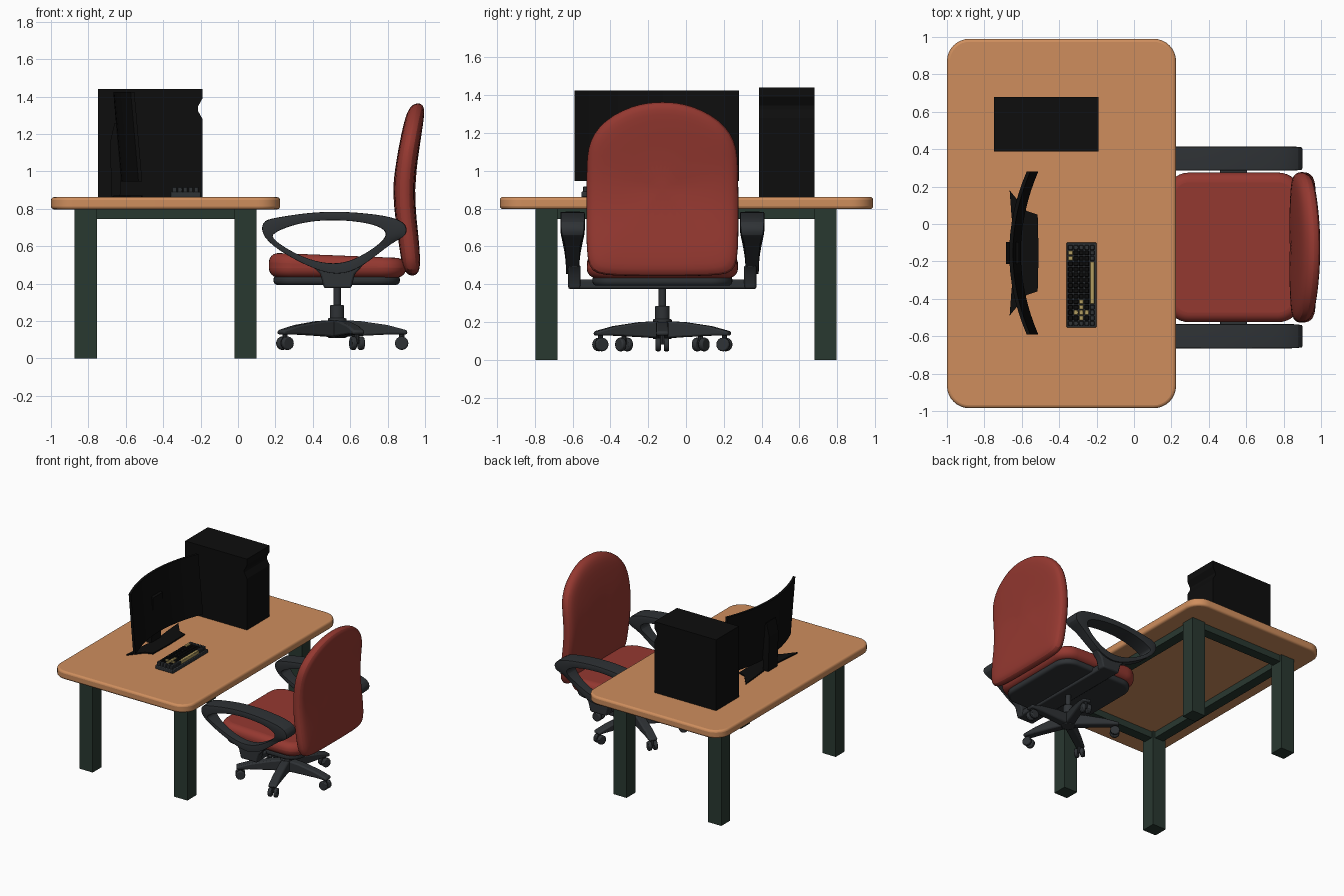
import bpy, bmesh, math
from mathutils import Matrix, Vector

if "Cube" in bpy.data.objects:
    bpy.data.objects.remove(bpy.data.objects["Cube"])


def mat(name, r, g, b):
    m = bpy.data.materials.new(name)
    m.diffuse_color = (r, g, b, 1)
    m.use_nodes = True
    m.node_tree.nodes["Principled BSDF"].inputs["Base Color"].default_value = m.diffuse_color
    return m


WOOD = mat("wood", 0.62, 0.27, 0.11)
GREEN = mat("green_paint", 0.022, 0.04, 0.03)
RED = mat("red_fabric", 0.3, 0.04, 0.03)
GREY = mat("dark_plastic", 0.028, 0.032, 0.036)
BLACK = mat("black", 0.004, 0.004, 0.004)
GOLD = mat("gold_keys", 0.45, 0.34, 0.12)


def finish(name, bm, material, bevel=0, segments=2, smooth=True):
    bmesh.ops.recalc_face_normals(bm, faces=bm.faces)
    me = bpy.data.meshes.new(name)
    bm.to_mesh(me)
    bm.free()
    ob = bpy.data.objects.new(name, me)
    bpy.context.collection.objects.link(ob)
    me.materials.append(material)
    if bevel:
        mod = ob.modifiers.new("bevel", 'BEVEL')
        mod.width, mod.segments, mod.limit_method = bevel, segments, 'ANGLE'
        mod.angle_limit = math.radians(40)
    if smooth:
        bpy.ops.object.select_all(action='DESELECT')
        ob.select_set(True)
        bpy.context.view_layer.objects.active = ob
        bpy.ops.object.shade_smooth_by_angle(angle=math.radians(35))
    return ob


def prism(name, pts, a, b, material, plane='xz', **kw):
    """Extrude an outline in the given plane from a to b."""
    bm = bmesh.new()
    put = (lambda p, t: (p[0], t, p[1])) if plane == 'xz' else (lambda p, t: (p[0], p[1], t))
    lo = [bm.verts.new(put(p, a)) for p in pts]
    hi = [bm.verts.new(put(p, b)) for p in pts]
    bm.faces.new(lo)
    bm.faces.new(hi)
    for i in range(len(pts)):
        j = (i + 1) % len(pts)
        bm.faces.new((lo[i], lo[j], hi[j], hi[i]))
    return finish(name, bm, material, **kw)


def box(name, x0, x1, y0, y1, z0, z1, material, **kw):
    return prism(name, [(x0, y0), (x1, y0), (x1, y1), (x0, y1)], z0, z1, material, 'xy', **kw)


def rounded(x0, x1, y0, y1, r, n=8):
    pts = []
    for k, (cx, cy) in enumerate([(x1 - r, y1 - r), (x0 + r, y1 - r), (x0 + r, y0 + r), (x1 - r, y0 + r)]):
        for i in range(n + 1):
            t = math.pi / 2 * (k + i / n)
            pts.append((cx + r * math.cos(t), cy + r * math.sin(t)))
    return pts


def cylinder(name, r, z0, z1, x, y, material, n=20):
    pts = [(x + r * math.cos(2 * math.pi * i / n), y + r * math.sin(2 * math.pi * i / n)) for i in range(n)]
    return prism(name, pts, z0, z1, material, 'xy', bevel=0.005)


# Desk: top, legs and rails
prism("desk_top", rounded(-1, 0.225, -0.985, 0.99, 0.12), 0.797, 0.862, WOOD, 'xy', bevel=0.016, segments=3)
for i, x in enumerate((-0.875, -0.02)):
    for j, y in enumerate((-0.795, 0.68)):
        box(f"desk_leg_{i}{j}", x, x + 0.12, y, y + 0.115, 0, 0.8, GREEN, smooth=False)
    box(f"long_rail_{i}", x + 0.02, x + 0.1, -0.68, 0.68, 0.745, 0.8, GREEN, smooth=False)
for j, y in enumerate((-0.795, 0.68)):
    box(f"short_rail_{j}", -0.755, -0.02, y + 0.02, y + 0.1, 0.745, 0.8, GREEN, smooth=False)

# Computer case with a groove across its front
prism("computer_case", [(-0.748, 0.86), (-0.19, 0.86), (-0.19, 1.28), (-0.215, 1.325), (-0.215, 1.345),
                        (-0.19, 1.39), (-0.19, 1.44), (-0.748, 1.44)], 0.387, 0.68, BLACK, smooth=False)

# Curved, slightly tilted screen
MID = -0.155
bm = bmesh.new()
rows = []
for i in range(17):
    u = i / 8 - 1
    x = -0.605 + 0.093 * u * u
    rows.append([bm.verts.new((x + dx, MID + 0.435 * u, z)) for dx, z in
                 ((0, 0.945), (-0.02, 0.945), (-0.062, 1.425), (-0.042, 1.425))])
for a, b in zip(rows, rows[1:]):
    for k in range(4):
        bm.faces.new((a[k], a[(k + 1) % 4], b[(k + 1) % 4], b[k]))
bm.faces.new(rows[0])
bm.faces.new(rows[-1])
finish("screen", bm, BLACK)

# Screen stand with swept rear feet
prism("screen_base", [(-0.515, MID - 0.205), (-0.51, MID), (-0.515, MID + 0.205), (-0.575, MID + 0.225),
                      (-0.665, MID + 0.335), (-0.655, MID + 0.2), (-0.64, MID + 0.05), (-0.64, MID - 0.05),
                      (-0.655, MID - 0.2), (-0.665, MID - 0.335), (-0.575, MID - 0.225)],
      0.86, 0.872, BLACK, 'xy', smooth=False)
prism("screen_post", [(-0.675, 0.865), (-0.63, 0.865), (-0.615, 1.24), (-0.66, 1.26), (-0.685, 1.15)],
      MID - 0.06, MID + 0.06, BLACK, smooth=False)

# Keyboard: case, key rows and space bar
box("keyboard_case", -0.362, -0.2, -0.553, -0.1, 0.86, 0.89, GREY, bevel=0.005)
accents = {(0, 13), (0, 12), (1, 2), (2, 1), (2, 2), (2, 3), (2, 4), (3, 2)}
for r in range(5):
    for c in range(15):
        if r == 4 and 4 <= c <= 11:
            continue
        x, y = -0.352 + 0.029 * r, -0.544 + 0.029 * c
        edge = c in (0, 14) or r == 4
        m = GOLD if (r, c) in accents else GREY if edge else BLACK
        box(f"key_{r}_{c}", x, x + 0.025, y, y + 0.025, 0.885, 0.917, m, bevel=0.003, segments=1)
box("space_bar", -0.236, -0.211, -0.428, -0.2, 0.885, 0.915, GOLD, bevel=0.003, segments=1)

# Chair seat and the tray under it
CX, CY = 0.53, -0.125
seat = prism("seat", rounded(0.165, 0.9, CY - 0.4, CY + 0.4, 0.13), 0.432, 0.565, RED, 'xy', bevel=0.055, segments=6)
for v in seat.data.vertices:
    if v.co.z > 0.5:
        v.co.z -= 0.04 * (v.co.x - 0.165)
prism("seat_tray", rounded(0.19, 0.865, CY - 0.37, CY + 0.37, 0.12), 0.393, 0.445, GREY, 'xy', bevel=0.02, segments=4)


# Backrest: padded outline bent along the side profile
def side_x(z):
    prof = [(0.44, 0.932), (0.64, 0.912), (0.8, 0.89), (0.92, 0.886), (1.05, 0.9), (1.28, 0.942), (1.37, 0.964)]
    for (z0, x0), (z1, x1) in zip(prof, prof[1:]):
        if z <= z1:
            t = max(0, (z - z0) / (z1 - z0))
            return x0 + (x1 - x0) * t
    return prof[-1][1]


half = [(0.0, 0.44), (0.18, 0.44), (0.32, 0.445), (0.375, 0.465), (0.4, 0.52), (0.405, 0.65), (0.405, 0.8),
        (0.404, 0.95), (0.402, 1.08), (0.385, 1.16), (0.34, 1.235), (0.26, 1.3), (0.16, 1.345), (0.08, 1.363), (0, 1.368)]
outline = half + [(-y, z) for y, z in half[-2:0:-1]]
levels = [(s, f) for s, f in ((0.2, 0.057), (0.5, 0.056), (0.8, 0.052), (0.92, 0.044), (0.98, 0.027))]
levels = [(s, -t) for s, t in levels] + [(1, 0)] + [(s, t) for s, t in reversed(levels)]
bm = bmesh.new()
rings = []
for s, t in levels:
    ring = []
    for y, z in outline:
        zz = 0.9 + (z - 0.9) * s
        ring.append(bm.verts.new((side_x(zz) + t, CY + y * s, zz)))
    rings.append(ring)
n = len(outline)
for a, b in zip(rings, rings[1:]):
    for i in range(n):
        bm.faces.new((a[i], a[(i + 1) % n], b[(i + 1) % n], b[i]))
bm.faces.new(rings[0])
bm.faces.new(rings[-1])
back = finish("backrest", bm, RED)
back.modifiers.new("subsurf", 'SUBSURF').levels = 1

# Armrests: looped ring (outer x, z, inner x, z, half width) and a post below
loop = [(0.125, 0.735, 0.185, 0.665, 0.065), (0.19, 0.75, 0.25, 0.7, 0.065), (0.35, 0.777, 0.38, 0.735, 0.065),
        (0.53, 0.788, 0.54, 0.742, 0.065), (0.74, 0.772, 0.7, 0.725, 0.065), (0.905, 0.738, 0.79, 0.69, 0.065),
        (0.908, 0.65, 0.795, 0.648, 0.06), (0.83, 0.63, 0.73, 0.59, 0.04), (0.66, 0.48, 0.62, 0.525, 0.035),
        (0.53, 0.44, 0.515, 0.5, 0.035), (0.4, 0.48, 0.38, 0.525, 0.035), (0.25, 0.555, 0.25, 0.59, 0.04),
        (0.125, 0.648, 0.18, 0.645, 0.06)]
for side, s in (("left", -1), ("right", 1)):
    y = CY + s * 0.475
    bm = bmesh.new()
    crease = bm.edges.layers.float.new("crease_edge")
    rings = [[bm.verts.new(p) for p in ((ox, y - w, oz), (ox, y + w, oz), (ix, y + w, iz), (ix, y - w, iz))]
             for ox, oz, ix, iz, w in loop]
    for i, a in enumerate(rings):
        b = rings[(i + 1) % len(rings)]
        for k in range(4):
            bm.faces.new((a[k], a[(k + 1) % 4], b[(k + 1) % 4], b[k]))
        for k in range(4):
            bm.edges.get((a[k], b[k]))[crease] = 0.7
    arm = finish(f"armrest_{side}", bm, GREY)
    arm.modifiers.new("subsurf", 'SUBSURF').levels = 2
    ym = y - s * 0.01
    prism(f"arm_post_{side}", [(0.39, 0.5), (0.44, 0.45), (0.46, 0.375), (0.605, 0.375), (0.625, 0.45), (0.67, 0.5)],
          ym - 0.033, ym + 0.033, GREY, bevel=0.01)
box("arm_cross_bar", 0.46, 0.605, CY - 0.47, CY + 0.47, 0.375, 0.425, GREY, bevel=0.01)

# Gas lift
cylinder("base_hub", 0.05, 0.11, 0.215, CX, CY, GREY)
cylinder("lift_sleeve", 0.038, 0.2, 0.285, CX, CY, GREY)
cylinder("lift_rod", 0.02, 0.28, 0.4, CX, CY, GREY)

# Five-spoke base with twin-wheel casters
for i in range(5):
    turn = Matrix.Translation((CX, CY, 0)) @ Matrix.Rotation(math.radians(72 * i), 4, 'Z')
    parts = [prism(f"spoke_{i}", [(0, 0.112), (0.12, 0.12), (0.28, 0.128), (0.375, 0.128), (0.375, 0.15),
                                  (0.27, 0.178), (0.12, 0.2), (0, 0.205)], -0.033, 0.033, GREY, bevel=0.01),
             cylinder(f"caster_stem_{i}", 0.014, 0.08, 0.135, 0.345, 0, GREY, 10)]
    for k, (a, b) in enumerate(((-0.036, -0.008), (0.008, 0.036))):
        wheel = [(0.345 + 0.036 * math.cos(math.pi * t / 8), 0.081 + 0.036 * math.sin(math.pi * t / 8))
                 for t in range(16)]
        parts.append(prism(f"caster_wheel_{i}_{k}", wheel, a, b, GREY, bevel=0.007))
    for p in parts:
        p.matrix_world = turn
